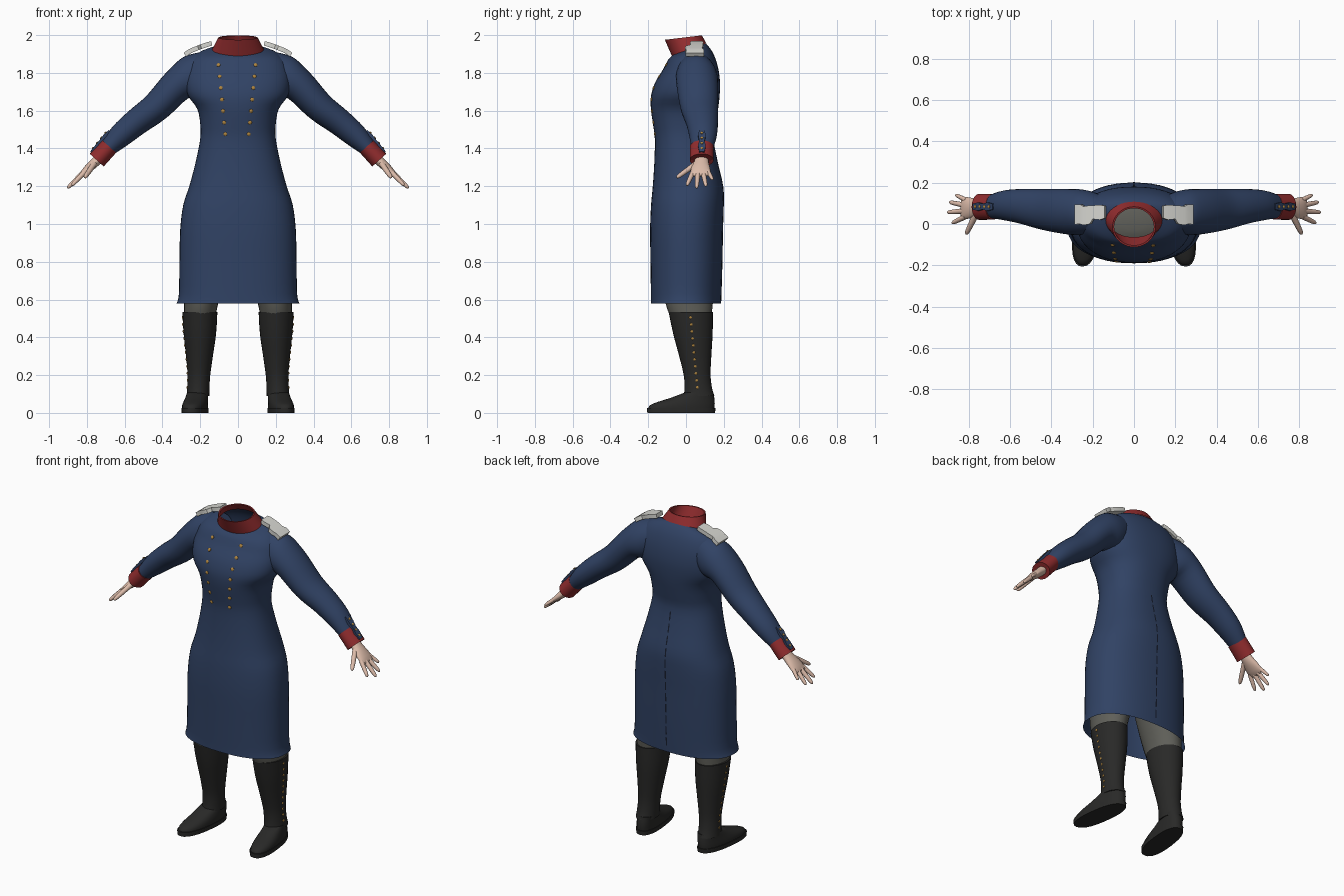
import bpy, bmesh, math
from mathutils import Vector, Matrix
from mathutils.bvhtree import BVHTree

if "Cube" in bpy.data.objects:
    bpy.data.objects.remove(bpy.data.objects["Cube"])


def material(name, rgb):
    m = bpy.data.materials.new(name)
    m.diffuse_color = (*rgb, 1)
    m.use_nodes = True
    m.node_tree.nodes["Principled BSDF"].inputs["Base Color"].default_value = m.diffuse_color
    return m


BLUE = material("navy cloth", (0.03, 0.055, 0.128))
DARK = material("dark seam", (0.008, 0.012, 0.025))
RED = material("red trim", (0.28, 0.025, 0.027))
WHITE = material("white braid", (0.68, 0.68, 0.64))
GOLD = material("gold buttons", (0.42, 0.23, 0.05))
SKIN = material("skin", (0.72, 0.5, 0.4))
GREY = material("grey trousers", (0.115, 0.115, 0.1))
BLACK = material("black leather", (0.022, 0.022, 0.021))
SURFACE = {}


def finish(name, bm, mat, mirror=False, angle=40):
    bmesh.ops.recalc_face_normals(bm, faces=bm.faces)
    SURFACE[name] = BVHTree.FromBMesh(bm)
    me = bpy.data.meshes.new(name)
    bm.to_mesh(me)
    bm.free()
    me.materials.append(mat)
    for p in me.polygons:
        p.use_smooth = True
    me.set_sharp_from_angle(angle=math.radians(angle))
    ob = bpy.data.objects.new(name, me)
    bpy.context.collection.objects.link(ob)
    if mirror:
        ob.modifiers.new("mirror", "MIRROR").use_mirror_merge = False
    return ob


def smooth_rows(rows, n):
    """Catmull-Rom interpolation between key rows."""
    if n < 2:
        return rows
    out = []
    for i in range(len(rows) - 1):
        a, b, c, d = (rows[max(0, min(len(rows) - 1, i + k))] for k in (-1, 0, 1, 2))
        for j in range(n):
            t = j / n
            out.append([0.5 * (2 * q + (r - p) * t + (2 * p - 5 * q + 4 * r - s) * t * t
                               + (3 * q - p - 3 * r + s) * t ** 3)
                        for p, q, r, s in zip(a, b, c, d)])
    return out + [rows[-1]]


def outline(n, power):
    pts = []
    for i in range(n):
        a = 2 * math.pi * i / n
        c, s = math.cos(a), math.sin(a)
        pts.append((math.copysign(abs(c) ** (2 / power), c), math.copysign(abs(s) ** (2 / power), s)))
    return pts


def skin_rings(bm, rings, caps):
    loops = [[bm.verts.new(p) for p in ring] for ring in rings]
    for a, b in zip(loops, loops[1:]):
        for i in range(len(a)):
            j = (i + 1) % len(a)
            bm.faces.new((a[i], a[j], b[j], b[i]))
    if caps:
        bm.faces.new(loops[0][::-1])
        bm.faces.new(loops[-1])


def stack(bm, rows, sides=32, power=2.0, n=3, caps=False, shear=0):
    """Horizontal rings: x centre, z, x radius, front y, back y, tilt."""
    rings = []
    for cx, z, rx, yf, yb, tilt in smooth_rows(rows, n):
        cy, ry = (yf + yb) / 2, (yb - yf) / 2
        rings.append([(cx + u * rx - shear * (cy + v * ry - 0.08), cy + v * ry, z + tilt * v * ry)
                      for u, v in outline(sides, power)])
    skin_rings(bm, rings, caps)


def tube(bm, rows, sides=20, n=3, caps=True):
    """Rings across a path: x, y, z, thickness radius, width radius."""
    rows = smooth_rows(rows, n)
    rings = []
    for i, (x, y, z, rt, rw) in enumerate(rows):
        a, b = rows[max(0, i - 1)], rows[min(len(rows) - 1, i + 1)]
        t = (Vector(b[:3]) - Vector(a[:3])).normalized()
        side = (Vector((0, 1, 0)) - t * t.y).normalized()
        up = side.cross(t)
        rings.append([Vector((x, y, z)) + up * u * rt + side * v * rw for u, v in outline(sides, 2)])
    skin_rings(bm, rings, caps)


def ribbon(name, rows, mat, thick, mirror=False):
    """Plate from rows of (x, z, y0, y1)."""
    bm = bmesh.new()
    pairs = [(bm.verts.new((x, y0, z)), bm.verts.new((x, y1, z))) for x, z, y0, y1 in rows]
    for a, b in zip(pairs, pairs[1:]):
        bm.faces.new((a[0], a[1], b[1], b[0]))
    bmesh.ops.recalc_face_normals(bm, faces=bm.faces)
    bmesh.ops.solidify(bm, geom=bm.faces[:], thickness=thick)
    return finish(name, bm, mat, mirror, 30)


def buttons(name, spots, r, mirror):
    bm = bmesh.new()
    for p, nrm in spots:
        m = Matrix.Translation(p) @ nrm.to_track_quat('Z', 'Y').to_matrix().to_4x4() @ Matrix.Diagonal((1, 1, 0.6, 1))
        bmesh.ops.create_uvsphere(bm, u_segments=8, v_segments=5, radius=r, matrix=m)
    finish(name, bm, GOLD, mirror)


# Coat body: hem, hips, waist, chest, shoulders, neck
bm = bmesh.new()
stack(bm, [(0, .58, .325, -.186, .186, 0), (0, .63, .313, -.186, .188, 0), (0, .80, .310, -.188, .193, 0),
           (0, .97, .306, -.19, .196, 0), (0, 1.10, .290, -.185, .2, 0), (0, 1.20, .258, -.176, .197, 0),
           (0, 1.32, .226, -.168, .17, 0), (0, 1.45, .2, -.165, .146, 0), (0, 1.53, .2, -.175, .156, 0),
           (0, 1.61, .216, -.186, .17, 0), (0, 1.68, .265, -.185, .178, 0), (0, 1.75, .278, -.163, .18, 0),
           (0, 1.82, .268, -.125, .17, .05), (0, 1.87, .245, -.108, .148, .2), (0, 1.905, .20, -.092, .122, .3),
           (0, 1.925, .13, -.07, .102, .36)], sides=48, power=2.3)
finish("coat_body", bm, BLUE)

# Sleeves
bm = bmesh.new()
tube(bm, [(.13, .045, 1.84, .085, .08), (.235, .055, 1.785, .113, .108), (.32, .06, 1.735, .09, .11),
          (.43, .07, 1.622, .079, .1), (.537, .085, 1.54, .071, .085), (.622, .09, 1.468, .063, .073),
          (.69, .084, 1.40, .045, .057)], sides=28, n=4)
finish("sleeve", bm, BLUE, True)

# Cuffs
bm = bmesh.new()
tube(bm, [(.682, .083, 1.41, .049, .062), (.748, .083, 1.338, .05, .063), (.744, .083, 1.342, .04, .05)],
     sides=28, n=1)
finish("cuff", bm, RED, True)

# Collar: leaning stand-up band with an inner wall
bm = bmesh.new()
stack(bm, [(0, 1.923, .137, -.075, .108, .36), (0, 1.987, .104, -.112, .084, .12),
           (0, 1.986, .096, -.104, .076, .12), (0, 1.93, .122, -.064, .095, .36)], sides=40, n=1)
finish("collar", bm, RED)

# Shoulder boards: narrow near the collar, broad and lobed outside
ribbon("shoulder_board", [(.142, 1.968, .028, .088), (.165, 1.962, .02, .092), (.2, 1.95, .024, .09),
                          (.215, 1.944, .0, .09), (.245, 1.932, -.006, .085), (.262, 1.924, .0, .095),
                          (.288, 1.906, -.002, .095)], WHITE, .024, True)

# Cuff tabs with a row of buttons
ribbon("cuff_tab", [(.684, 1.497, .07, .098), (.712, 1.472, .064, .104), (.735, 1.442, .07, .098),
                    (.757, 1.416, .064, .104), (.782, 1.384, .07, .098)], BLUE, .016, True)
out = Vector((.75, 0, .66))
buttons("cuff_button", [(Vector((.702 + .022 * i, .084, 1.483 - .027 * i)), out) for i in range(4)], .008, True)

# Hands: palm, four fingers and thumb
bm = bmesh.new()
tube(bm, [(.715, .083, 1.372, .026, .034), (.755, .082, 1.328, .025, .038), (.79, .078, 1.297, .022, .05),
          (.825, .077, 1.265, .014, .054), (.835, .077, 1.256, .006, .048)], n=2)
FINGERS = [((.815, .036, 1.272), (.880, .004, 1.204), .012), ((.82, .063, 1.270), (.903, .056, 1.19), .0125),
           ((.82, .091, 1.270), (.893, .106, 1.2), .012), ((.812, .116, 1.279), (.863, .141, 1.235), .0105),
           ((.762, .052, 1.318), (.812, -.05, 1.245), .014)]
for a, b, r in FINGERS:
    a, b = Vector(a), Vector(b)
    tube(bm, [(*a.lerp(b, t), r * k, r * k) for t, k in
              ((0, 1.1), (.45, 1), (.8, .85), (.95, .6), (1, .15))], sides=10, n=2)
finish("hand", bm, SKIN, True, 60)

# Trousers: hips under the coat and two legs
bm = bmesh.new()
stack(bm, [(0, .84, .2, -.11, .13, 0), (0, .93, .255, -.14, .16, 0), (0, 1.05, .25, -.14, .165, 0),
           (0, 1.13, .19, -.10, .13, 0), (0, 1.16, .06, -.03, .06, 0)], caps=True)
finish("trouser_hips", bm, GREY, False, 60)
bm = bmesh.new()
stack(bm, [(.202, .5, .083, -.078, .133, 0), (.195, .58, .09, -.108, .142, 0), (.17, .75, .115, -.13, .155, 0),
           (.135, .95, .13, -.14, .16, 0)], sides=24, caps=True)
finish("trouser_leg", bm, GREY, True)

# Boots: shaft, foot, sole
bm = bmesh.new()
stack(bm, [(.212, .09, .06, -.012, .15, 0), (.210, .13, .059, -.008, .138, 0), (.207, .2, .06, -.012, .13, 0),
           (.204, .3, .071, -.036, .134, 0), (.202, .42, .086, -.068, .141, 0), (.202, .535, .093, -.092, .143, 0)],
      sides=28, caps=True)
finish("boot_shaft", bm, BLACK, True)
bm = bmesh.new()
stack(bm, [(.215, .02, .064, -.2, .15, 0), (.215, .04, .064, -.192, .152, 0), (.214, .058, .062, -.15, .152, 0),
           (.213, .08, .058, -.08, .15, 0), (.212, .108, .055, -.006, .145, 0)],
      sides=28, power=2.3, n=2, caps=True, shear=.12)
finish("boot_foot", bm, BLACK, True)
bm = bmesh.new()
stack(bm, [(.215, 0, .066, -.205, .154, 0), (.215, .026, .067, -.206, .156, 0)],
      sides=28, power=2.4, n=1, caps=True, shear=.12)
finish("boot_sole", bm, BLACK, True)

# Two converging rows of chest buttons
spots = []
for i in range(7):
    for s in (-1, 1):
        hit = SURFACE["coat_body"].ray_cast(Vector((s * (.098 - .006 * i) - .005, -1, 1.842 - .061 * i)), Vector((0, 1, 0)))
        spots.append((hit[0], -hit[1] if hit[1].y > 0 else hit[1]))
buttons("chest_button", spots, .011, False)

# Button row down the outer side of each boot
spots = []
for i in range(11):
    hit = SURFACE["boot_shaft"].ray_cast(Vector((1, .024 + .0036 * i, .505 - .037 * i)), Vector((-1, 0, 0)))
    spots.append((hit[0], hit[1]))
buttons("boot_button", spots, .008, True)

# Back vent: a dashed dark seam from waist to hem
bm = bmesh.new()
for i in range(12):
    top = 1.43 - i * .069
    vs = []
    for x, z in ((-.004, top), (.004, top), (.004, top - .052), (-.004, top - .052)):
        p = SURFACE["coat_body"].ray_cast(Vector((x, 1, z)), Vector((0, -1, 0)))[0]
        vs.append(bm.verts.new(p + Vector((0, .003, 0))))
    bm.faces.new(vs)
finish("back_vent", bm, DARK)
